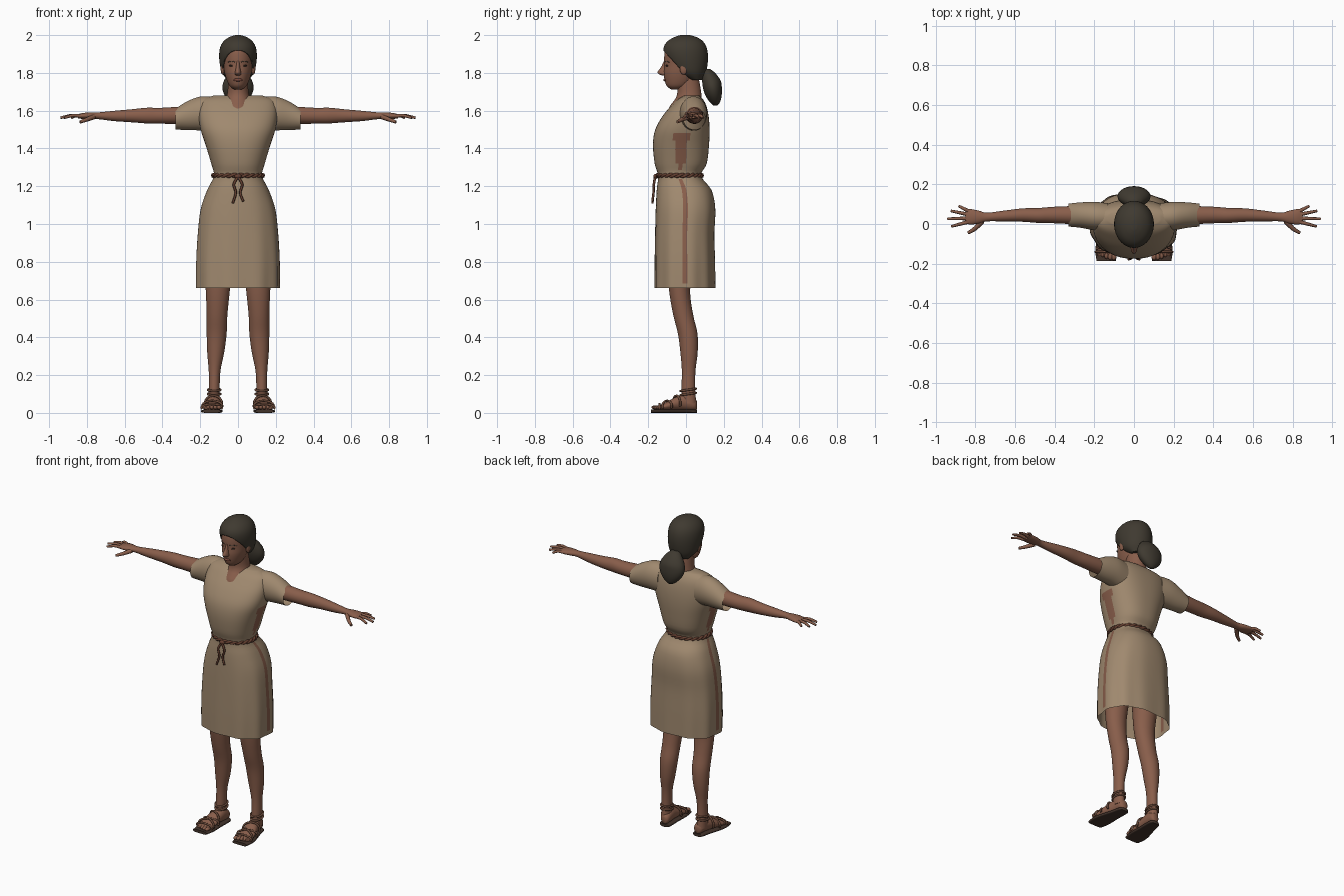
import bpy, bmesh
from math import sin, cos, pi, radians
from mathutils import Vector, Matrix

cube = bpy.data.objects.get("Cube")
if cube:
    bpy.data.objects.remove(cube)


def material(name, *rgb):
    m = bpy.data.materials.new(name)
    m.use_nodes = True
    m.diffuse_color = (*rgb, 1)
    m.node_tree.nodes["Principled BSDF"].inputs["Base Color"].default_value = (*rgb, 1)
    return m


SKIN = material("brown skin", .25, .112, .07)
CLOTH = material("tan cloth", .35, .25, .158)
HAIR = material("dark hair", .05, .042, .03)
CORD = material("leather cord", .13, .05, .03)
STRAP = material("sandal leather", .16, .075, .046)
SOLE = material("dark sole", .055, .033, .024)
LIPS = material("lips", .19, .065, .045)
EYES = material("dark eyes", .035, .022, .016)


def finish(name, bm, mats, mirror=False):
    bmesh.ops.recalc_face_normals(bm, faces=bm.faces)
    me = bpy.data.meshes.new(name)
    bm.to_mesh(me)
    bm.free()
    for m in mats:
        me.materials.append(m)
    for p in me.polygons:
        p.use_smooth = True
    me.set_sharp_from_angle(angle=radians(55))
    ob = bpy.data.objects.new(name, me)
    bpy.context.collection.objects.link(ob)
    if mirror:
        ob.modifiers.new("Mirror", 'MIRROR').use_mirror_merge = False
    return ob


def smooth(rows, k=4):
    """Catmull-Rom interpolation of equal-length tuples."""
    pts, out = [rows[0], *rows, rows[-1]], []
    for i in range(len(rows) - 1):
        for j in range(k):
            t = j / k
            out.append(tuple(.5 * (2*q + (r-p)*t + (2*p - 5*q + 4*r - s)*t*t
                                   + (3*q - p - 3*r + s)*t**3)
                             for p, q, r, s in zip(*pts[i:i + 4])))
    return out + [rows[-1]]


def bridge(rings, caps=(True, True), loop=False, paint=None):
    bm = bmesh.new()
    vs = [[bm.verts.new(c) for c in ring] for ring in rings]
    n = len(vs[0])
    pairs = list(zip(vs, vs[1:])) + ([(vs[-1], vs[0])] if loop else [])
    for a, b in pairs:
        for j in range(n):
            k = (j + 1) % n
            f = bm.faces.new((a[j], a[k], b[k], b[j]))
            if paint:
                f.material_index = paint(f.calc_center_median().z, j)
    if not loop:
        for ring, cap in zip((vs[0], vs[-1]), caps):
            if cap:
                bm.faces.new(ring)
    return bm


def rings_of(rows, axis='z', n=32, power=2, wave=lambda a, t: 1):
    """Rows are (position on axis, centre u, centre v, radius u, radius v)."""
    def squash(c):
        return abs(c) ** (2 / power) * (1 if c > 0 else -1)
    rings = []
    for t, u, v, ru, rv in smooth(rows):
        ring = []
        for j in range(n):
            a = (j + .5) * 2 * pi / n
            w = wave(a, t)
            p, q = u + ru * w * squash(cos(a)), v + rv * w * squash(sin(a))
            ring.append({'x': (t, p, q), 'y': (p, t, q), 'z': (p, q, t)}[axis])
        rings.append(ring)
    return rings


def loft(name, rows, mat, axis='z', mirror=False, caps=(True, True), **kw):
    return finish(name, bridge(rings_of(rows, axis, **kw), caps), [mat], mirror)


def front_back(rows):
    """Turn (z, front y, back y, half width) into loft rows."""
    return [(z, 0, (f + b) / 2, rx, (b - f) / 2) for z, f, b, rx in rows]


def cord(name, pts, r0, r1, mat, up=(0, 1, 0), mirror=False, loop=False, n=8):
    pts = [Vector(p) for p in (pts if loop else smooth(pts, 5))]
    rings, last = [], len(pts) - 1
    for i, p in enumerate(pts):
        if loop:
            t = pts[(i + 1) % len(pts)] - pts[i - 1]
        else:
            t = pts[min(i + 1, last)] - pts[max(i - 1, 0)]
        t.normalize()
        side = t.cross(Vector(up)).normalized()
        nor = side.cross(t)
        r = r0 + (r1 - r0) * i / last
        rings.append([p + r * (cos(2*pi*j/n) * side + sin(2*pi*j/n) * nor) for j in range(n)])
    return finish(name, bridge(rings, loop=loop), [mat], mirror)


def blob(name, loc, radii, mat, mirror=False):
    bm = bmesh.new()
    bmesh.ops.create_uvsphere(bm, u_segments=20, v_segments=12, radius=1,
                              matrix=Matrix.Translation(loc) @ Matrix.Diagonal((*radii, 1)))
    return finish(name, bm, [mat], mirror)


# Dress: one tapered body with open hem and side slits showing skin
dress = front_back([(.66, -.165, .155, .22), (.8, -.165, .153, .22), (.95, -.163, .15, .212),
                    (1.08, -.16, .155, .197), (1.18, -.155, .135, .163), (1.255, -.148, .08, .128),
                    (1.32, -.166, .11, .142), (1.42, -.175, .122, .172), (1.5, -.163, .125, .198),
                    (1.57, -.125, .12, .208), (1.625, -.08, .108, .203), (1.66, -.045, .09, .183),
                    (1.68, -.01, .07, .13)])


def slit(z, col):
    d = (col + 1) % 32
    d = min(d, 32 - d)
    skirt = d == 0 and .7 < z < 1.24
    armhole = 1.28 < z < 1.48 and d <= (z - 1.2) * 8
    return 1 if skirt or armhole else 0


def folds(a, t):
    return 1 + .035 * sin(10 * a) * max(0, 1.2 - t)


finish("dress", bridge(rings_of(dress, n=64, power=2.4, wave=folds), (False, True), paint=slit),
       [CLOTH, SKIN])
loft("sleeves", [(.13, .035, 1.58, .07, .092), (.2, .04, 1.585, .072, .09),
                 (.27, .045, 1.573, .064, .076), (.33, .045, 1.556, .058, .056)],
     CLOTH, 'x', True, (True, False))

# Belt: two twisted cords with a knot and hanging ends
for name, phase in (("belt_cord_a", 0), ("belt_cord_b", pi)):
    path = []
    for i in range(96):
        a = i * 2 * pi / 96
        out = .004 * cos(12 * a + phase)
        path.append(((.131 + out) * cos(a), -.034 + (.117 + out) * sin(a),
                     1.257 + .006 * sin(12 * a + phase)))
    cord(name, path, .008, .008, CORD, (0, 0, 1), loop=True)
blob("belt_knot", (0, -.16, 1.252), (.018, .013, .013), CORD)
for name, s, end in (("belt_end_right", -1, 1.11), ("belt_end_left", 1, 1.12)):
    cord(name, [(0, -.163, 1.25), (s * .022, -.17, 1.21), (s * .012, -.172, 1.165),
                (s * .028, -.178, end)], .007, .006, CORD)

# Arms with palms, fingers and thumbs
loft("arms", [(.15, .04, 1.582, .05, .05), (.33, .045, 1.575, .045, .045),
              (.42, .045, 1.573, .041, .042), (.48, .043, 1.574, .038, .042),
              (.56, .045, 1.573, .034, .035), (.66, .04, 1.572, .027, .027),
              (.74, .035, 1.573, .022, .018), (.78, .035, 1.573, .032, .018),
              (.82, .036, 1.572, .039, .016), (.848, .037, 1.57, .036, .011)],
     SKIN, 'x', True, n=24)
for name, base, tip_x, tip_y in (("little", .063, .882, .09), ("ring", .047, .922, .066),
                                 ("middle", .029, .94, .026), ("index", .012, .92, -.012)):
    cord(name + "_fingers", [(.83, base, 1.571), ((.83 + tip_x) / 2, (base + tip_y) / 2, 1.574),
                             (tip_x, tip_y, 1.562)], .0105, .0065, SKIN, mirror=True)
cord("thumbs", [(.765, .015, 1.567), (.8, -.022, 1.553), (.836, -.045, 1.54)],
     .014, .008, SKIN, (0, 0, 1), True)

# Neck and upper chest rising out of the neckline
loft("neck", front_back([(1.58, -.105, .06, .07), (1.62, -.088, .07, .075),
                         (1.645, -.07, .08, .07), (1.67, -.053, .083, .062),
                         (1.7, -.046, .08, .056), (1.75, -.05, .072, .052),
                         (1.8, -.05, .06, .05)]), SKIN)

# Head and face
loft("head", front_back([(1.713, -.08, -.02, .022), (1.73, -.102, .02, .044),
                         (1.76, -.113, .05, .059), (1.8, -.118, .07, .071),
                         (1.84, -.115, .085, .077), (1.88, -.116, .09, .079),
                         (1.92, -.11, .09, .076), (1.96, -.085, .075, .06),
                         (1.985, -.05, .04, .03)]), SKIN)
loft("nose", [(1.862, 0, -.105, .008, .012), (1.83, 0, -.11, .011, .023),
              (1.805, 0, -.115, .016, .036), (1.792, 0, -.112, .017, .03),
              (1.785, 0, -.108, .008, .012)], SKIN, n=16)
blob("lips", (0, -.111, 1.763), (.024, .009, .008), LIPS)
blob("eyes", (.033, -.099, 1.838), (.015, .009, .006), EYES, True)
cord("eyebrows", [(.016, -.111, 1.857), (.034, -.105, 1.862), (.054, -.088, 1.856)],
     .003, .002, HAIR, (0, 0, 1), True)
blob("ears", (.081, -.012, 1.823), (.011, .021, .032), SKIN, True)

# Hair: a cap cut along a sloping hairline, gathered in a low tail
cap = bridge(rings_of(front_back([(1.762, .02, .085, .055), (1.8, -.06, .105, .085),
                                  (1.85, -.1, .115, .097), (1.9, -.119, .116, .1),
                                  (1.94, -.117, .107, .093), (1.97, -.095, .087, .074),
                                  (1.99, -.06, .055, .045), (2, -.03, .02, .014)]), n=40))
bmesh.ops.bisect_plane(cap, geom=[*cap.verts, *cap.edges, *cap.faces],
                       plane_co=(0, 0, 1.787), plane_no=(0, 1.1, 1), clear_inner=True)
shell = finish("hair_cap", cap, [HAIR]).modifiers.new("Thickness", 'SOLIDIFY')
shell.thickness, shell.offset = .012, -1
loft("hair_tail", [(1.82, 0, .108, .02, .02), (1.8, 0, .12, .046, .034),
                   (1.76, 0, .134, .074, .049), (1.72, 0, .14, .083, .05),
                   (1.68, 0, .146, .07, .043), (1.645, 0, .153, .04, .027),
                   (1.627, 0, .156, .012, .01)], HAIR)

# Legs, continuing up inside the skirt
loft("legs", [(.95, .1, -.02, .085, .085), (.8, .105, -.028, .075, .072),
              (.65, .107, -.034, .064, .056), (.52, .111, -.015, .055, .053),
              (.42, .113, .009, .053, .052), (.32, .118, .016, .045, .046),
              (.22, .124, .014, .031, .036), (.12, .126, .012, .029, .037),
              (.05, .126, .015, .03, .04)], SKIN, mirror=True)

# Feet and toes
foot = [(.058, .115, .042, .014, .02), (.045, .118, .046, .028, .032),
        (0, .122, .056, .034, .042), (-.05, .13, .05, .041, .036),
        (-.1, .136, .036, .049, .023), (-.14, .139, .028, .05, .014), (-.16, .14, .026, .042, .009)]
loft("feet", foot, SKIN, 'y', True)
for i in range(5):
    blob(f"toes_{i + 1}", (.101 + .019 * i, -.163 + .0035 * i * i / 2, .029),
         (.013 - .001 * i, .02, .011), SKIN, True)

# Sandals: flat sole, crossing straps and ankle ties
sole = [(y - (.026 if y < -.15 else 0), x, .009, rx + .006, .009) for y, x, z, rx, rz in foot]
loft("sandal_soles", sole, SOLE, 'y', True, power=4)
for i, (k, lean) in enumerate(((4, .025), (4, -.025), (3, .02), (5, 0))):
    y, x, z, rx, rz = foot[k]
    arc = [(x + (rx + .004) * cos(a), y + lean * cos(a), z + (rz + .005) * sin(a))
           for a in (pi * j / 8 for j in range(-1, 10))]
    cord(f"sandal_straps_{i + 1}", arc, .006, .006, STRAP, mirror=True)
for i, z in enumerate((.1, .122)):
    ring = [(.126 + .033 * cos(a), .012 + .041 * sin(a), z + .006 * sin(a))
            for a in (2 * pi * j / 24 for j in range(24))]
    cord(f"ankle_ties_{i + 1}", ring, .006, .006, STRAP, (0, 0, 1), True, True)
